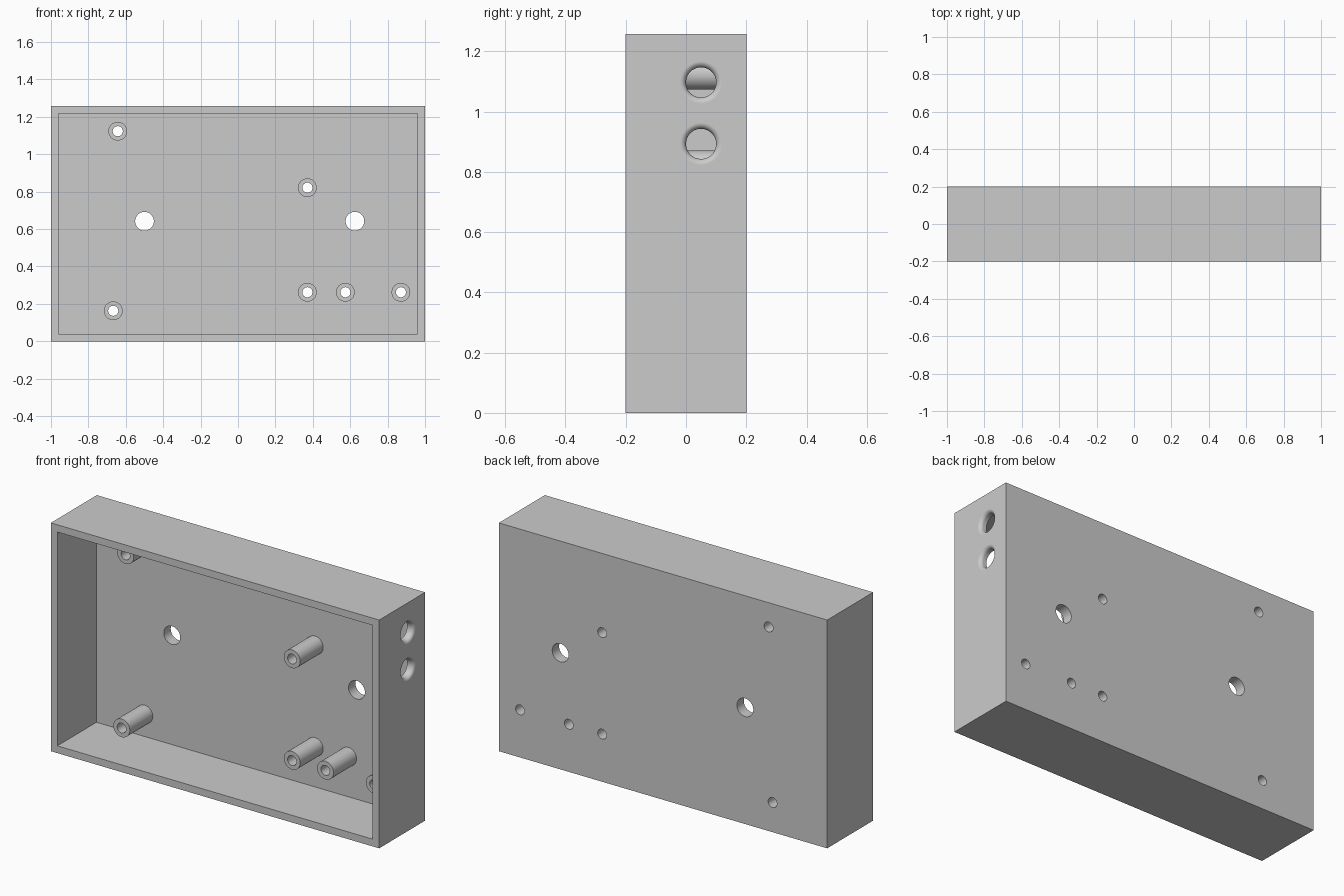
import bpy, bmesh, math
from mathutils import Matrix, Vector

if "Cube" in bpy.data.objects:
    bpy.data.objects.remove(bpy.data.objects["Cube"], do_unlink=True)

# Main sizes
W, D, H = 2.0, 0.4, 1.257
WALL, FLOOR = 0.04, 0.06
FLOOR_Y = D / 2 - FLOOR
POST_R, BORE_R, POST_LEN = 0.05, 0.027, 0.2
SIDES = 48
POSTS = [(-0.643, 1.123), (0.371, 0.821), (-0.667, 0.163),
         (0.371, 0.262), (0.574, 0.262), (0.871, 0.262)]
MOUNT_HOLES = [(-0.5, 0.642), (0.625, 0.642)]
CABLE_HOLES = [1.097, 0.893]
ALONG_X = Matrix.Rotation(math.pi / 2, 4, 'Y')
ALONG_Y = Matrix.Rotation(-math.pi / 2, 4, 'X')

grey = bpy.data.materials.new("light_grey")
grey.use_nodes = True
colour = (0.6, 0.6, 0.6, 1)
grey.diffuse_color = colour
grey.node_tree.nodes["Principled BSDF"].inputs["Base Color"].default_value = colour


def finish(name, bm):
    bmesh.ops.recalc_face_normals(bm, faces=bm.faces)
    mesh = bpy.data.meshes.new(name)
    bm.to_mesh(mesh)
    bm.free()
    mesh.materials.append(grey)
    obj = bpy.data.objects.new(name, mesh)
    bpy.context.collection.objects.link(obj)
    return obj


def box(name, low, high):
    low, high = Vector(low), Vector(high)
    bm = bmesh.new()
    bmesh.ops.create_cube(bm, size=1, matrix=Matrix.Translation((low + high) / 2)
                          @ Matrix.Diagonal((high - low).to_4d()))
    return finish(name, bm)


def lathe(name, profile, place, capped):
    """Turn (radius, height) points about an axis, then place the result."""
    bm = bmesh.new()
    rings = []
    for r, h in profile:
        angles = [2 * math.pi * i / SIDES for i in range(SIDES)]
        rings.append([bm.verts.new(place @ Vector((r * math.cos(a), r * math.sin(a), h)))
                      for a in angles])
    for a, b in zip(rings, rings[1:]):
        for i in range(SIDES):
            j = (i + 1) % SIDES
            bm.faces.new((a[i], a[j], b[j], b[i]))
    if capped:
        bm.faces.new(rings[0])
        bm.faces.new(rings[-1])
    return finish(name, bm)


def select_only(obj):
    bpy.ops.object.select_all(action='DESELECT')
    obj.select_set(True)
    bpy.context.view_layer.objects.active = obj


def cut(obj, cutter):
    select_only(obj)
    mod = obj.modifiers.new("cut", 'BOOLEAN')
    mod.operation, mod.solver, mod.object = 'DIFFERENCE', 'EXACT', cutter
    bpy.ops.object.modifier_apply(modifier=mod.name)
    bpy.data.objects.remove(cutter, do_unlink=True)


def smooth(obj):
    select_only(obj)
    bpy.ops.object.shade_smooth_by_angle(angle=math.radians(30))


# Open-fronted case
case = box("case", (-W / 2, -D / 2, 0), (W / 2, D / 2, H))
cut(case, box("cavity", (-W / 2 + WALL, -D, WALL), (W / 2 - WALL, FLOOR_Y, H - WALL)))

# Holes through the back panel
holes = [(x, z, BORE_R) for x, z in POSTS] + [(x, z, 0.05) for x, z in MOUNT_HOLES]
for x, z, r in holes:
    place = Matrix.Translation((x, FLOOR_Y, z)) @ ALONG_Y
    cut(case, lathe("drill", [(r, -0.03), (r, FLOOR + 0.03)], place, True))

# Cable holes in the left wall, with a rounded outer rim
R, FILLET, STEPS = 0.05, 0.02, 8
rim = [(R, -0.08)]
for i in range(STEPS + 1):
    t = math.pi / 2 * i / STEPS
    rim.append((R + FILLET * (1 - math.cos(t)), FILLET * (math.sin(t) - 1)))
rim.append((R + FILLET, 0.05))
for z in CABLE_HOLES:
    place = Matrix.Translation((W / 2, 0.05, z)) @ ALONG_X
    cut(case, lathe("rim_cutter", rim, place, True))
smooth(case)
case.modifiers.new("flat_walls", 'WEIGHTED_NORMAL').keep_sharp = True

# Hollow mounting posts standing on the back panel
tube = [(POST_R, 0), (POST_R, -POST_LEN), (BORE_R, -POST_LEN), (BORE_R, 0)]
for n, (x, z) in enumerate(POSTS, 1):
    place = Matrix.Translation((x, FLOOR_Y, z)) @ ALONG_Y
    smooth(lathe(f"mounting_post_{n}", tube, place, False))
